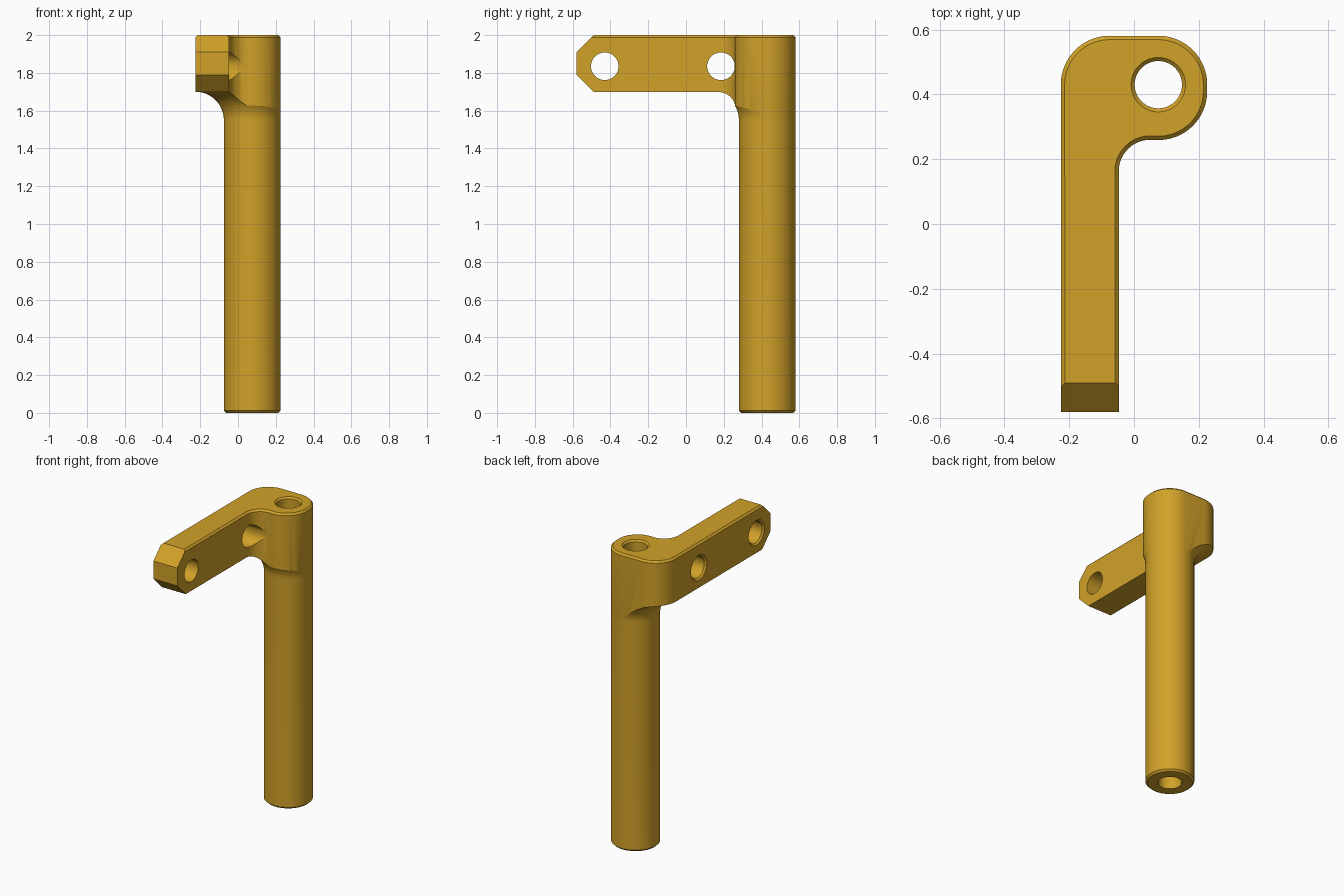
import bpy, bmesh, math
from mathutils import Matrix, Vector

if "Cube" in bpy.data.objects:
    bpy.data.objects.remove(bpy.data.objects["Cube"])

CX, CY, R = 0.075, 0.43, 0.15      # post axis and radius
SEG = 96

brass = bpy.data.materials.new("golden_brass")
brass.diffuse_color = (0.64, 0.36, 0.022, 1)
brass.use_nodes = True
brass.node_tree.nodes["Principled BSDF"].inputs["Base Color"].default_value = brass.diffuse_color


def make(name, bm):
    bmesh.ops.recalc_face_normals(bm, faces=bm.faces)
    me = bpy.data.meshes.new(name)
    bm.to_mesh(me)
    bm.free()
    me.materials.append(brass)
    ob = bpy.data.objects.new(name, me)
    bpy.context.collection.objects.link(ob)
    return ob


def loft(name, rings):
    """Skin a stack of equal-length closed rings and cap both ends."""
    bm = bmesh.new()
    vs = [[bm.verts.new(p) for p in ring] for ring in rings]
    n = len(vs[0])
    for a, b in zip(vs, vs[1:]):
        for i in range(n):
            j = (i + 1) % n
            bm.faces.new((a[i], a[j], b[j], b[i]))
    bm.faces.new(vs[0][::-1])
    bm.faces.new(vs[-1])
    return make(name, bm)


def turned(name, profile, matrix):
    """Solid of revolution from (radius, height) pairs."""
    angs = [2 * math.pi * i / SEG for i in range(SEG)]
    return loft(name, [[matrix @ Vector((r * math.cos(a), r * math.sin(a), h))
                        for a in angs] for r, h in profile])


def boolean(target, tool, op):
    mod = target.modifiers.new(op, 'BOOLEAN')
    mod.operation, mod.object, mod.solver = op, tool, 'EXACT'
    bpy.context.view_layer.objects.active = target
    bpy.ops.object.modifier_apply(modifier=mod.name)
    bpy.data.objects.remove(tool)


def arc(cx, cy, r, a0, a1, n=20):
    return [Vector((cx + r * math.cos(math.radians(a0 + (a1 - a0) * i / n)),
                    cy + r * math.sin(math.radians(a0 + (a1 - a0) * i / n))))
            for i in range(n + 1)]


def inset(pts, d):
    """Offset a counter-clockwise outline inwards."""
    out = []
    for i, p in enumerate(pts):
        e1 = (p - pts[i - 1]).normalized()
        e2 = (pts[(i + 1) % len(pts)] - p).normalized()
        n1, n2 = Vector((-e1.y, e1.x)), Vector((-e2.y, e2.x))
        out.append(p + (n1 + n2) * d / (1 + n1.dot(n2)))
    return out


# Bracket plan outline: arm, rounded corner and eye around the post
m = 0.001
plan = ([Vector((-0.225, -0.65)), Vector((-0.047, -0.65))]
        + arc(0.05, 0.163, 0.097, 180, 90)
        + arc(CX, 0.41, R + m, -90, 0)
        + arc(CX, CY, R + m, 0, 90)
        + arc(-0.075, CY, R + m, 90, 180))
levels = [(plan, -0.1), (plan, 1.988), (inset(plan, 0.012), 2.0)]
bracket = loft("post_and_arm", [[(p.x, p.y, z) for p in ring] for ring, z in levels])

# Post with a concave flare up to the underside of the arm
flare = [(R + 0.15 - 0.15 * math.cos(t), 1.55 + 0.15 * math.sin(t))
         for t in [math.pi / 2 * i / 20 for i in range(21)]]
post_axis = Matrix.Translation((CX, CY, 0))
envelope = turned("post_envelope", [(R - 0.012, 0), (R, 0.012)] + flare
                  + [(1.5, 1.7), (1.5, 2.2)], post_axis)
boolean(bracket, envelope, 'INTERSECT')

# Chamfered arm tip
side = [(-0.58, 1.79), (-0.4, 1.61), (-0.4, -0.3), (1, -0.3), (1, 2.1), (-0.39, 2.1), (-0.58, 1.91)]
tip = loft("tip_envelope", [[(x, y, z) for y, z in side] for x in (-1, 1)])
boolean(bracket, tip, 'INTERSECT')

# Long bore through the post, countersunk at the top
HR = 0.073
bore = turned("post_bore", [(HR, -0.1), (HR, 1.989), (HR + 0.111, 2.1)], post_axis)
boolean(bracket, bore, 'DIFFERENCE')

# Cross holes through the arm, countersunk on the left face
for y in (-0.43, 0.185):
    axis = Matrix.Translation((0, y, 1.835)) @ Matrix.Rotation(-math.pi / 2, 4, 'Y')
    hole = turned("cross_hole", [(HR, -0.5), (HR, 0.214), (HR + 0.02, 0.234)], axis)
    boolean(bracket, hole, 'DIFFERENCE')

bpy.ops.object.select_all(action='DESELECT')
bracket.select_set(True)
bpy.context.view_layer.objects.active = bracket
bpy.ops.object.shade_smooth_by_angle(angle=math.radians(25))
